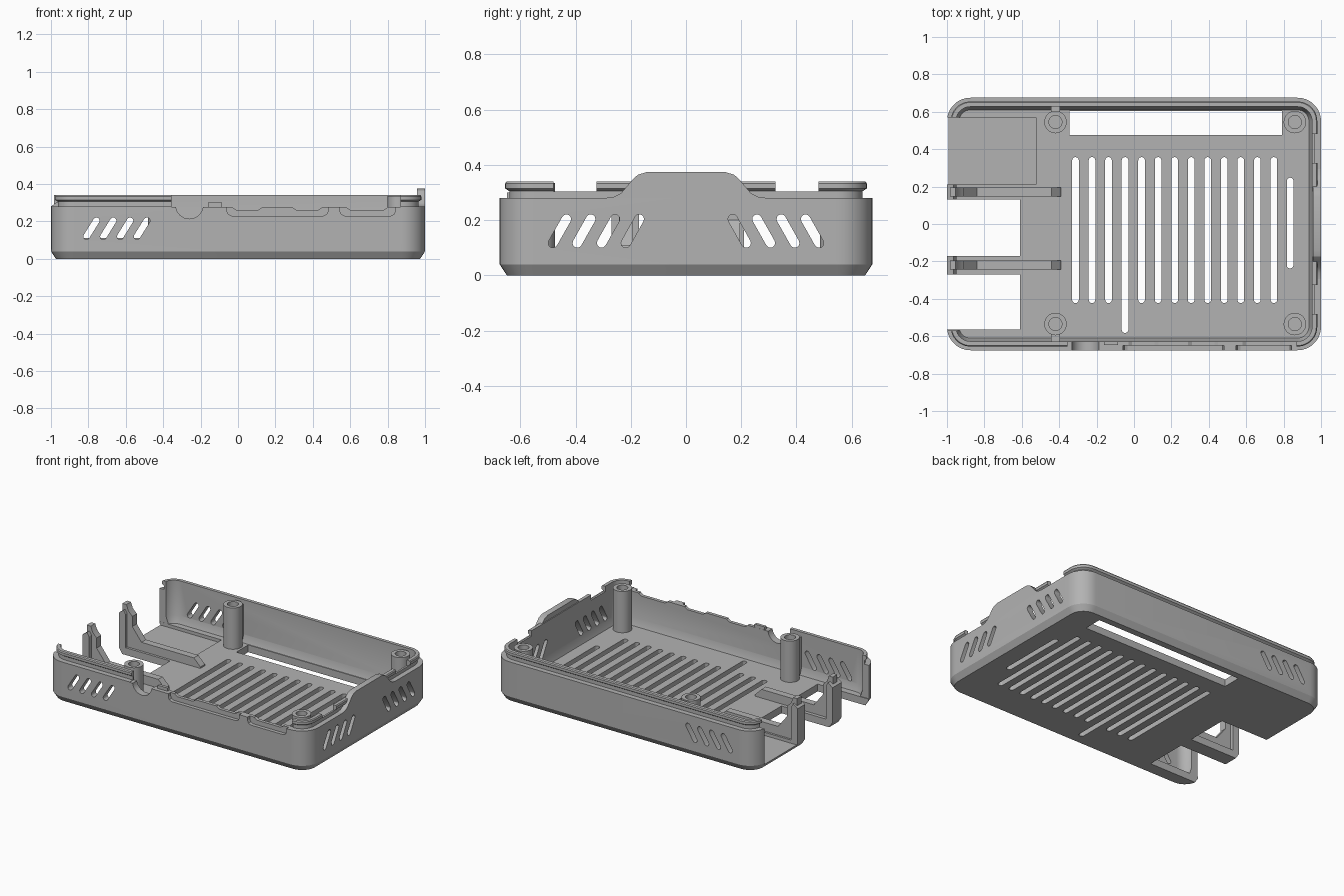
import bpy, bmesh, math
from mathutils import Vector

cube = bpy.data.objects.get("Cube")
if cube:
    bpy.data.objects.remove(cube, do_unlink=True)

grey = bpy.data.materials.new("matte grey plastic")
grey.use_nodes = True
COLOUR = (0.45, 0.45, 0.45, 1)
grey.diffuse_color = COLOUR
grey.node_tree.nodes["Principled BSDF"].inputs["Base Color"].default_value = COLOUR


def finish(name, bm):
    bmesh.ops.recalc_face_normals(bm, faces=bm.faces)
    mesh = bpy.data.meshes.new(name)
    bm.to_mesh(mesh)
    bm.free()
    mesh.materials.append(grey)
    ob = bpy.data.objects.new(name, mesh)
    bpy.context.collection.objects.link(ob)
    return ob


def loft(bm, rings, close=False):
    rows = [[bm.verts.new(p) for p in ring] for ring in rings]
    n = len(rows[0])
    pairs = list(zip(rows, rows[1:])) + ([(rows[-1], rows[0])] if close else [])
    for low, high in pairs:
        for i in range(n):
            j = (i + 1) % n
            bm.faces.new((low[i], low[j], high[j], high[i]))
    if not close:
        bm.faces.new(rows[0])
        bm.faces.new(rows[-1])


def prisms(name, outlines, axis, a, b):
    """Extrude 2D outlines along an axis from a to b, as one object."""
    place = {"x": lambda u, v, d: (d, u, v),
             "y": lambda u, v, d: (u, d, v),
             "z": lambda u, v, d: (u, v, d)}[axis]
    bm = bmesh.new()
    for pts in outlines:
        loft(bm, [[place(u, v, d) for u, v in pts] for d in (a, b)])
    return finish(name, bm)


def rect(u0, u1, v0, v1):
    return [(u0, v0), (u1, v0), (u1, v1), (u0, v1)]


def capsule(p, q, r, n=6):
    p, q = Vector(p), Vector(q)
    start = math.atan2(q.y - p.y, q.x - p.x) + math.pi / 2
    pts = []
    for centre, offset in ((p, 0), (q, math.pi)):
        for i in range(n + 1):
            t = start + offset + math.pi * i / n
            pts.append((centre.x + r * math.cos(t), centre.y + r * math.sin(t)))
    return pts


def circle(x, y, r, n=32):
    return [(x + r * math.cos(math.tau * i / n), y + r * math.sin(math.tau * i / n))
            for i in range(n)]


def rounded_ring(inset, z, n=9):
    r = 0.125 - inset
    pts = []
    for k, (sx, sy) in enumerate(((1, 1), (-1, 1), (-1, -1), (1, -1))):
        for i in range(n + 1):
            t = math.pi / 2 * (k + i / n)
            pts.append((sx * 0.875 + r * math.cos(t), sy * 0.55 + r * math.sin(t), z))
    return pts


def cut(target, cutter):
    cutter.hide_render = True
    mod = target.modifiers.new("cut", "BOOLEAN")
    mod.operation = "DIFFERENCE"
    mod.solver = "EXACT"
    mod.object = cutter
    bpy.context.view_layer.objects.active = target
    bpy.ops.object.modifier_apply(modifier=mod.name)
    bpy.data.objects.remove(cutter, do_unlink=True)


# Tray: chamfered base, outer wall, snap lip and hollow inside
FLOOR, RIM, TOP = 0.05, 0.28, 0.34
bm = bmesh.new()
loft(bm, [rounded_ring(inset, z) for inset, z in (
    (0.026, 0), (0, 0.04), (0, RIM), (0.035, RIM), (0.035, 0.305), (0.02, 0.315),
    (0.02, 0.333), (0.025, TOP), (0.048, TOP), (0.048, 0.1), (0.065, FLOOR))])
tray = finish("tray", bm)

# Open end, recessed floor corner and floor notches
cut(tray, prisms("end_opening", [rect(-0.57, 0.57, FLOOR, 0.5)], "x", -1.1, -0.92))
cut(tray, prisms("floor_recess", [rect(-1.1, -0.525, 0.21, 0.569)], "z", 0.028, 0.2))
cut(tray, prisms("floor_notches", [rect(-1.1, -0.61, 0.13, -0.17),
                                   rect(-1.1, -0.61, -0.27, -0.565)], "z", -0.1, 0.2))

# Floor vents and long connector window
vents = []
for i in range(13):
    x = -0.313 + 0.0884 * i
    vents.append(capsule((x, -0.565 if i == 3 else -0.405), (x, 0.34), 0.018))
vents.append(capsule((0.835, -0.22), (0.835, 0.23), 0.018))
vents.append(rect(-0.345, 0.79, 0.475, 0.604))
cut(tray, prisms("floor_vents", vents, "z", -0.1, 0.09))

# Slanted wall vents
long_vents = [capsule((-0.81 + 0.09 * i, 0.119), (-0.757 + 0.09 * i, 0.204), 0.017)
              for i in range(4)]
cut(tray, prisms("long_wall_vents", long_vents, "y", -0.8, 0.8))
end_vents = [capsule((s * (0.482 - 0.088 * i), 0.117), (s * (0.433 - 0.088 * i), 0.204), 0.017)
             for s in (-1, 1) for i in range(4)]
cut(tray, prisms("end_wall_vents", end_vents, "x", 0.9, 1.1))

# Lip gaps on the front wall and on the closed end
cut(tray, prisms("front_lip_gap", [rect(-0.355, 0.87, 0.278, 0.5)], "y", -0.8, -0.58))
cut(tray, prisms("end_lip_gaps", [rect(s * 0.325, s * 0.48, 0.303, 0.5) for s in (-1, 1)],
                 "x", 0.92, 1.1))

# Connector openings on the front wall
cut(tray, prisms("jack_opening", [circle(-0.26, 0.287, 0.073)], "y", -0.8, -0.58))
ports = [[(a, 0.4), (a, 0.255), (a + 0.008, 0.238), (a + 0.025, 0.23),
          (b - 0.025, 0.23), (b - 0.008, 0.238), (b, 0.255), (b, 0.4)]
         for a, b in ((-0.06, 0.482), (0.545, 0.842))]
cut(tray, prisms("port_recesses", ports, "y", -0.8, -0.65))
cut(tray, prisms("port_dips", [[(a, 0.4), (a, 0.275), (a + 0.02, 0.262), (b - 0.02, 0.262),
                                (b, 0.275), (b, 0.4)]
                               for a, b in ((-0.03, 0.13), (0.29, 0.45), (0.58, 0.8))],
                 "y", -0.8, -0.58))

parts = [tray]

# Small tab on the front wall
parts.append(prisms("front_tab", [rect(-0.16, -0.085, 0.26, 0.3)], "y", -0.648, -0.628))

# Raised grip tongue on the closed end
half = [(0.295, 0.27), (0.295, 0.28), (0.262, 0.284), (0.235, 0.298), (0.195, 0.345),
        (0.175, 0.364), (0.14, 0.375)]
tongue = half + [(-y, z) for y, z in reversed(half)]
parts.append(prisms("end_tongue", [tongue], "x", 0.958, 1.0))

# Screw posts with blind holes, braced to the long walls
for x, label in ((-0.42, "right"), (0.86, "left")):
    for y, side in ((-0.535, "front"), (0.545, "back")):
        bm = bmesh.new()
        loft(bm, [[(u, v, z) for u, v in circle(x, y, r)] for r, z in (
            (0.06, 0.03), (0.06, 0.335), (0.035, 0.335), (0.035, 0.06))])
        parts.append(finish(f"{side}_{label}_screw_post", bm))
for label, y0, y1 in (("front", -0.64, -0.585), ("back", 0.595, 0.64)):
    parts.append(prisms(label + "_post_rib", [rect(-0.444, -0.396, 0.04, 0.31)], "y", y0, y1))

# Port dividers: sloped arm on the floor, upright and wider outer plate
arm = [(-0.985, 0.02), (-0.39, 0.02), (-0.39, 0.06), (-0.44, 0.11), (-0.84, 0.11),
       (-0.91, 0.2), (-0.91, 0.27), (-0.94, 0.3), (-0.955, TOP), (-0.985, TOP)]
for label, y0, y1, w0, w1 in (("back", 0.147, 0.196, 0.13, 0.21),
                              ("front", -0.242, -0.194, -0.27, -0.17)):
    parts.append(prisms(label + "_divider_arm", [arm], "y", y0, y1))
    plate = [(-0.974, 0), (-0.95, 0), (-0.95, 0.28), (-0.965, 0.305), (-0.98, TOP),
             (-0.965, 0.3), (-1, 0.28), (-1, 0.04)]
    plate = plate[:4] + plate[6:]
    parts.append(prisms(label + "_divider_plate", [plate], "y", w0, w1))

# Smooth rounded walls, keep creases crisp
bpy.ops.object.select_all(action="DESELECT")
for ob in parts:
    ob.select_set(True)
bpy.context.view_layer.objects.active = tray
bpy.ops.object.shade_smooth_by_angle(angle=math.radians(25))
